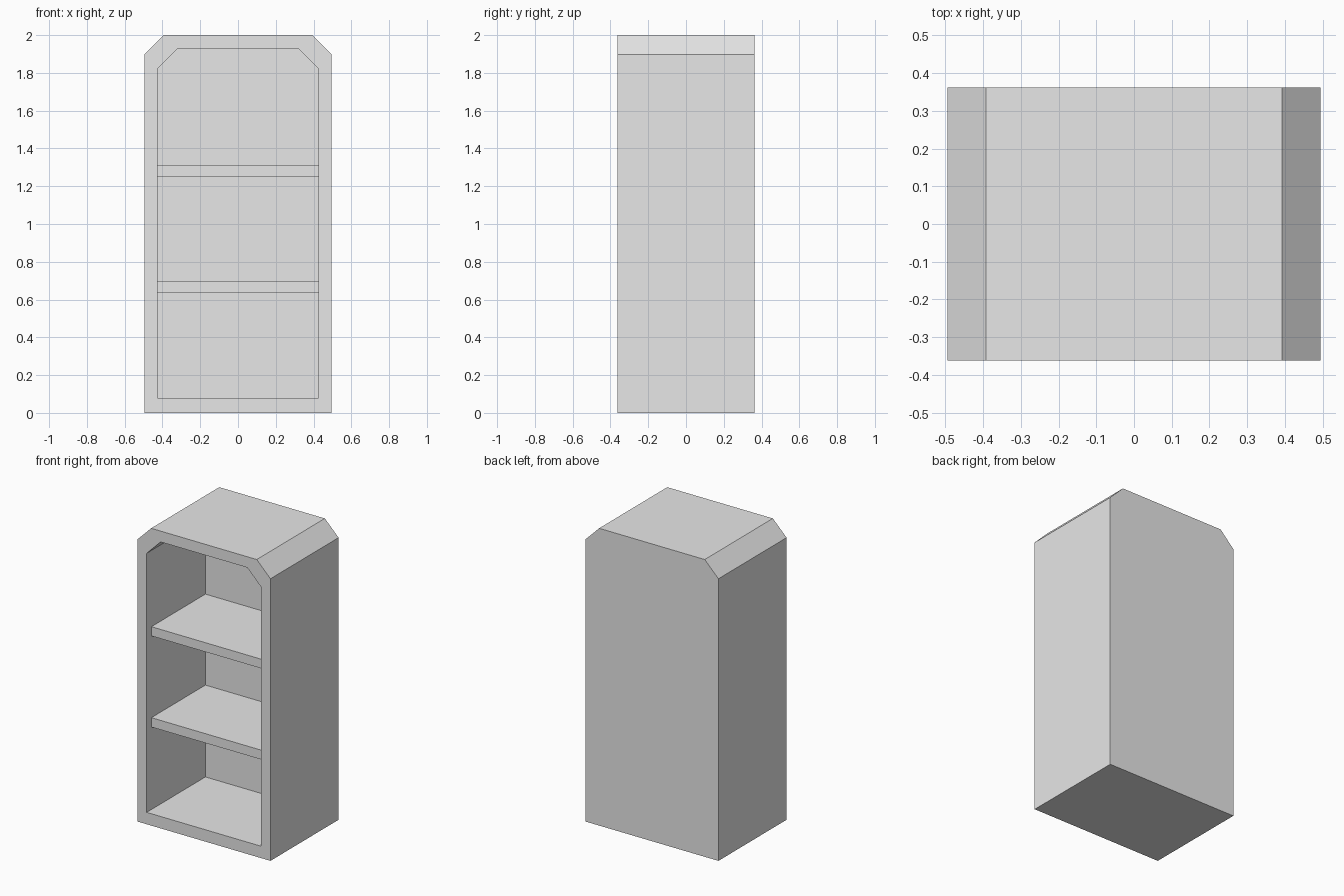
import bpy, bmesh

cube = bpy.data.objects.get("Cube")
if cube:
    bpy.data.objects.remove(cube, do_unlink=True)

FRONT, BACK = -0.362, 0.362
POCKET_BACK = 0.262
SHELF_FRONT = -0.312
INNER_HALF = 0.426

grey = bpy.data.materials.new("plain grey")
grey.use_nodes = True
colour = (0.8, 0.8, 0.8, 1)
grey.diffuse_color = colour
grey.node_tree.nodes["Principled BSDF"].inputs["Base Color"].default_value = colour


def finish(name, bm):
    bmesh.ops.recalc_face_normals(bm, faces=bm.faces)
    mesh = bpy.data.meshes.new(name)
    bm.to_mesh(mesh)
    bm.free()
    mesh.materials.append(grey)
    obj = bpy.data.objects.new(name, mesh)
    bpy.context.collection.objects.link(obj)
    return obj


def outline(half, bottom, top, cut):
    """Box outline in x and z with both top corners cut off."""
    right = [(half, bottom), (half, top - cut), (half - cut, top)]
    return right + [(-x, z) for x, z in reversed(right)]


def ring(bm, points, y):
    return [bm.verts.new((x, y, z)) for x, z in points]


def bridge(bm, a, b):
    for i in range(len(a)):
        j = (i + 1) % len(a)
        bm.faces.new((a[i], a[j], b[j], b[i]))


# Cabinet shell: outer walls, front frame and recessed interior
outer = outline(0.495, 0, 2, 0.102)
inner = outline(INNER_HALF, 0.08, 1.927, 0.104)
bm = bmesh.new()
rings = [ring(bm, outer, BACK), ring(bm, outer, FRONT),
         ring(bm, inner, FRONT), ring(bm, inner, POCKET_BACK)]
for a, b in zip(rings, rings[1:]):
    bridge(bm, a, b)
bm.faces.new(rings[0])
bm.faces.new(rings[-1])
finish("cabinet_shell", bm)

# Shelves spanning the interior, set back slightly from the frame
for name, low, high in (("lower_shelf", 0.635, 0.698), ("upper_shelf", 1.248, 1.31)):
    bm = bmesh.new()
    bmesh.ops.create_cube(bm, size=1)
    bmesh.ops.scale(bm, verts=bm.verts,
                    vec=(2 * INNER_HALF, POCKET_BACK - SHELF_FRONT, high - low))
    bmesh.ops.translate(bm, verts=bm.verts,
                        vec=(0, (POCKET_BACK + SHELF_FRONT) / 2, (low + high) / 2))
    finish(name, bm)
